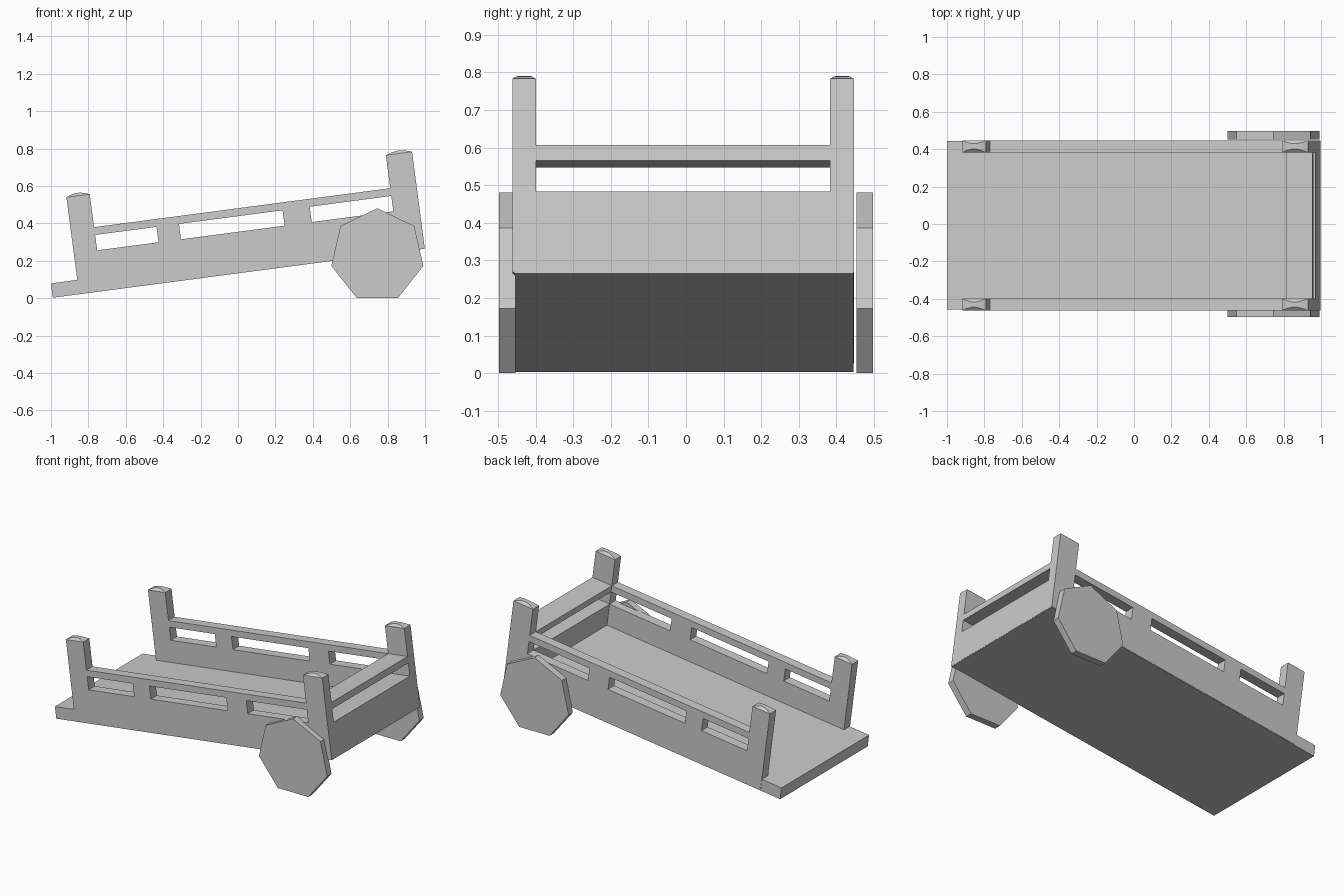
import bpy, bmesh, math
from mathutils import Matrix

cube = bpy.data.objects.get("Cube")
if cube:
    bpy.data.objects.remove(cube, do_unlink=True)

grey = bpy.data.materials.new("plain_grey")
grey.use_nodes = True
grey.diffuse_color = (0.6, 0.6, 0.6, 1)
grey.node_tree.nodes["Principled BSDF"].inputs["Base Color"].default_value = grey.diffuse_color

# The cart rests on its low end, so the body is built level and then tilted
TILT = Matrix.Translation((-0.99, 0, 0.003)) @ Matrix.Rotation(-math.radians(7.5), 4, 'Y')
LENGTH, WALL_TOP, POST_TOP = 2.006, 0.22, 0.523
RAIL = (0.303, 0.345)
SIDES = {"right": (-0.462, -0.399), "left": (0.383, 0.447)}
LOW_POST, HIGH_POST = (0.142, 0.268), (1.865, LENGTH)


def finish(name, bm, matrix):
    bmesh.ops.recalc_face_normals(bm, faces=bm.faces)
    bm.transform(matrix)
    mesh = bpy.data.meshes.new(name)
    bm.to_mesh(mesh)
    bm.free()
    mesh.materials.append(grey)
    obj = bpy.data.objects.new(name, mesh)
    bpy.context.collection.objects.link(obj)
    return obj


def box(name, xs, ys, zs):
    bm = bmesh.new()
    bmesh.ops.create_cube(bm, size=1)
    for v in bm.verts:
        v.co = [r[0] if c < 0 else r[1] for c, r in zip(v.co, (xs, ys, zs))]
    return finish(name, bm, TILT)


def post(name, xs, ys):
    """Square post with an arched cap whose sides lean inwards."""
    bm = bmesh.new()
    rings = []
    for t in (0, 0.2, 0.4, 0.6, 0.8, 1):
        x = xs[0] + t * (xs[1] - xs[0])
        arch = math.sin(math.pi * t)
        rise, lean = 0.016 * arch, 0.018 * arch
        section = [(ys[0], 0.004), (ys[0], POST_TOP), (ys[0] + lean, POST_TOP + rise),
                   (ys[1] - lean, POST_TOP + rise), (ys[1], POST_TOP), (ys[1], 0.004)]
        rings.append([bm.verts.new((x, y, z)) for y, z in section])
    for a, b in zip(rings, rings[1:]):
        for i in range(6):
            j = (i + 1) % 6
            bm.faces.new((a[i], a[j], b[j], b[i]))
    bm.faces.new(rings[0])
    bm.faces.new(rings[-1])
    bmesh.ops.remove_doubles(bm, verts=bm.verts, dist=0.0001)
    return finish(name, bm, TILT)


# Bed and end board
inner = (SIDES["right"][1], SIDES["left"][0])
box("bed", (0, LENGTH - 0.001), (-0.457, 0.445), (0, 0.077))
box("end_board", HIGH_POST, inner, (0.004, WALL_TOP))
box("end_rail", HIGH_POST, inner, RAIL)

# Side boards, rails, balusters and corner posts
for side, ys in SIDES.items():
    span = (LOW_POST[1], HIGH_POST[0])
    box(side + "_side_board", span, ys, (0.004, WALL_TOP))
    box(side + "_rail", span, ys, RAIL)
    box(side + "_low_baluster", (0.599, 0.72), ys, (WALL_TOP, RAIL[0]))
    box(side + "_high_baluster", (1.279, 1.425), ys, (WALL_TOP, RAIL[0]))
    post(side + "_low_post", LOW_POST, ys)
    post(side + "_high_post", HIGH_POST, ys)

# Seven-sided wheels, standing flat on the ground
for side, y in (("right", -0.475), ("left", 0.475)):
    bm = bmesh.new()
    bmesh.ops.create_cone(bm, cap_ends=True, segments=7, radius1=0.2525, radius2=0.2525, depth=0.044)
    # Turn one corner straight up
    top = max(bm.verts, key=lambda v: v.co.y)
    turn = math.pi / 2 - math.atan2(top.co.y, top.co.x)
    place = Matrix.Translation((0.745, y, 0.2285))
    finish(side + "_wheel", bm,
           place @ Matrix.Rotation(math.pi / 2, 4, 'X') @ Matrix.Rotation(turn, 4, 'Z'))
